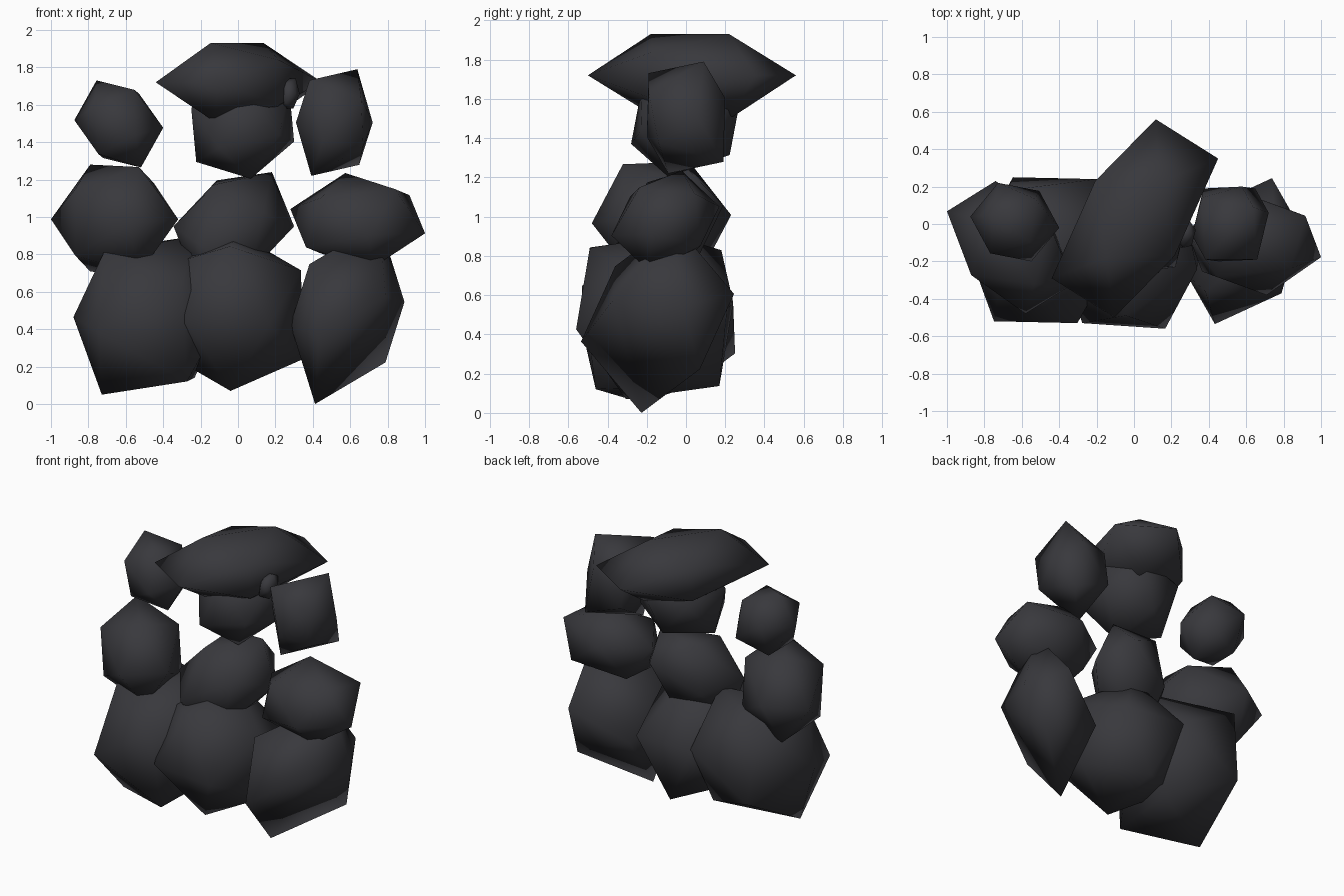
import bpy
import bmesh
import math
from mathutils import Vector

cube = bpy.data.objects.get("Cube")
if cube:
    bpy.data.objects.remove(cube, do_unlink=True)

stone = bpy.data.materials.new("charcoal_stone")
stone.use_nodes = True
stone_colour = (0.04, 0.04, 0.046, 1)
stone.diffuse_color = stone_colour
shader = stone.node_tree.nodes["Principled BSDF"]
shader.inputs["Base Color"].default_value = stone_colour
shader.inputs["Roughness"].default_value = 0.8


def from_face(pole, first, second):
    """Six corners of a skewed icosahedron, from the three corners of one face."""
    pole, first, second = Vector(pole), Vector(first), Vector(second)
    middle = pole / math.sqrt(5)
    turn = 2 * math.cos(math.tau / 5)
    ring = [first - middle, second - middle]
    while len(ring) < 5:
        ring.append(ring[-1] * turn - ring[-2])
    return [pole] + [middle + spoke for spoke in ring]


def boulder(name, low, high, half):
    """Smooth rock filling the box from low to high; half its corners are given."""
    corners = [Vector(corner) for corner in half]
    corners += [-corner for corner in corners]
    reach = [max(corner[axis] for corner in corners) for axis in range(3)]
    bm = bmesh.new()
    for corner in corners:
        bm.verts.new([
            (low[axis] + high[axis]) / 2
            + corner[axis] / reach[axis] * (high[axis] - low[axis]) / 2
            for axis in range(3)
        ])
    bmesh.ops.convex_hull(bm, input=bm.verts)
    bmesh.ops.recalc_face_normals(bm, faces=bm.faces)
    for polygon in bm.faces:
        polygon.smooth = True
    mesh = bpy.data.meshes.new(name)
    bm.to_mesh(mesh)
    bm.free()
    mesh.materials.append(stone)
    rock = bpy.data.objects.new(name, mesh)
    bpy.context.scene.collection.objects.link(rock)
    return rock


# Bottom row of large rocks
boulder("right_base_rock", low=(-.88, -.53, .05), high=(-.07, .25, .9),
        half=[(-.27, -.38, -.09), (-.4, -.02, -.01), (-.25, -.08, -.42),
              (.2, -.32, -.35), (.24, .17, -.33), (.17, -.39, .17)])
boulder("middle_base_rock", low=(-.38, -.56, .07), high=(.34, .24, .91),
        half=from_face((.16, -.4, -.07), (-.22, -.37, -.05), (-.02, -.33, .39)))
boulder("left_base_rock", low=(.28, -.535, 0), high=(.89, .245, .97),
        half=[(.3, .12, .06), (.21, .05, .27), (.2, -.22, .09),
              (.15, .38, .12), (.2, .21, -.26), (-.17, -.08, -.48)])

# Middle row
boulder("right_shoulder_rock", low=(-1, -.48, .695), high=(-.32, .23, 1.28),
        half=from_face((-.34, .19, 0), (-.08, .35, .02), (-.13, .14, .28)))
boulder("left_shoulder_rock", low=(.28, -.38, .72), high=(1, .17, 1.235),
        half=from_face((.25, .18, .13), (-.06, .1, .24), (.18, -.16, .16)))
boulder("chest_rock", low=(-.345, -.36, .66), high=(.3, .19, 1.24),
        half=from_face((-.32, -.08, 0), (-.1, -.14, .2), (-.09, .2, .22)))

# Upper rocks
boulder("right_hand_rock", low=(-.875, -.2, 1.265), high=(-.4, .22, 1.73),
        half=from_face((-.24, .03, .02), (-.12, .04, .23), (-.09, .21, .06)))
boulder("left_hand_rock", low=(.31, -.2, 1.22), high=(.72, .2, 1.79),
        half=[(.12, .09, .29), (-.13, -.19, .23), (.2, .06, 0),
              (-.15, .14, .13), (.14, -.19, .13), (.06, .2, .1)])
boulder("head_rock", low=(-.25, -.28, 1.205), high=(.3, .28, 1.78),
        half=from_face((.04, -.1, -.29), (-.23, 0, -.2), (0, .24, -.18)))

# Long slab lying across the head, with a pebble beside it
boulder("cap_slab", low=(-.44, -.5, 1.51), high=(.45, .56, 1.93),
        half=[(.11, .53, 0), (.44, .32, 0), (-.21, .2, .12),
              (-.21, .2, -.12), (.13, .19, .21), (.15, .21, -.21)])
boulder("pebble", low=(.22, -.13, 1.58), high=(.33, .02, 1.74),
        half=from_face((.05, 0, .08), (.05, -.06, 0), (-.02, -.06, .05)))
